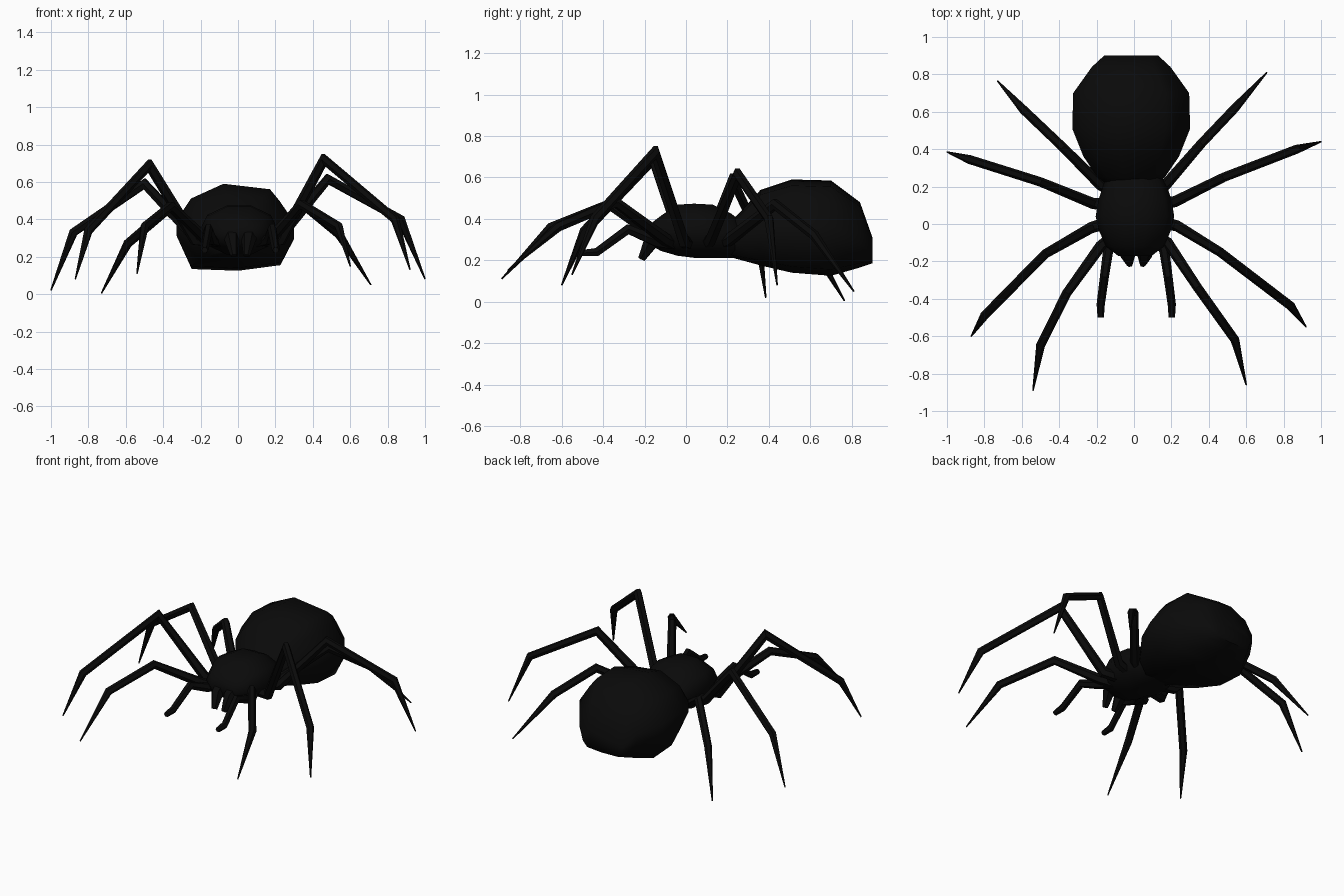
import bpy, bmesh, math
from mathutils import Vector

if "Cube" in bpy.data.objects:
    bpy.data.objects.remove(bpy.data.objects["Cube"])

black = bpy.data.materials.new("matte black")
black.diffuse_color = (0.003, 0.003, 0.003, 1)
black.use_nodes = True
black.node_tree.nodes["Principled BSDF"].inputs["Base Color"].default_value = black.diffuse_color


def skin_rings(name, rings, angle):
    """Bridge a list of equal-length point rings and cap both ends."""
    bm = bmesh.new()
    loops = [[bm.verts.new(p) for p in ring] for ring in rings]
    n = len(loops[0])
    for a, b in zip(loops, loops[1:]):
        for i in range(n):
            j = (i + 1) % n
            bm.faces.new((a[i], a[j], b[j], b[i]))
    bm.faces.new(loops[0])
    bm.faces.new(loops[-1])
    bmesh.ops.recalc_face_normals(bm, faces=bm.faces)
    mesh = bpy.data.meshes.new(name)
    bm.to_mesh(mesh)
    bm.free()
    mesh.materials.append(black)
    obj = bpy.data.objects.new(name, mesh)
    bpy.context.collection.objects.link(obj)
    bpy.ops.object.select_all(action='DESELECT')
    obj.select_set(True)
    bpy.context.view_layer.objects.active = obj
    bpy.ops.object.shade_smooth_by_angle(angle=math.radians(angle))
    return obj


def tube(name, points, radii, sides=6):
    """Tapered limb through the points, mitred at every joint."""
    pts = [Vector(p) for p in points]
    rings = []
    for i, p in enumerate(pts):
        d_in = (p - pts[max(i - 1, 0)]).normalized()
        d_out = (pts[min(i + 1, len(pts) - 1)] - p).normalized()
        t = (d_in + d_out).normalized()
        # the limb bends in a vertical plane, so its side axis is level
        side = t.cross(Vector((0, 0, 1))).normalized()
        up = side.cross(t)
        stretch = 1 / max((d_in if i else d_out).dot(t), 0.6)
        rings.append([p + radii[i] * (math.cos(a) * side + math.sin(a) * up * stretch)
                      for a in (math.tau * k / sides for k in range(sides))])
    return skin_rings(name, rings, 40)


def body(name, section, stations, cx):
    """Stations are (y, half width, bottom, top) for a unit cross-section."""
    rings = [[(cx + u * w, y, (lo + hi) / 2 + v * (hi - lo) / 2) for u, v in section]
             for y, w, lo, hi in stations]
    return skin_rings(name, rings, 60)


# Abdomen: slightly lopsided faceted bulb
abdomen_section = [(-.2, 1), (.59, .87), (.75, .6), (1, .09), (1, -.3), (.78, -.87),
                   (.05, -1), (-.75, -.96), (-1, -.22), (-1, .13), (-.75, .65)]
body("abdomen", abdomen_section,
     [(.20, .11, .22, .38), (.25, .18, .205, .42), (.36, .255, .175, .54),
      (.51, .315, .14, .59), (.70, .31, .125, .585), (.84, .21, .165, .48),
      (.90, .145, .185, .31)], -.015)

# Head and thorax
thorax_section = [(math.cos(math.tau * k / 10), math.sin(math.tau * k / 10)) for k in range(10)]
body("thorax", thorax_section,
     [(-.17, .09, .27, .38), (-.12, .155, .24, .42), (-.04, .19, .215, .475),
      (.04, .21, .205, .48), (.13, .195, .205, .475), (.22, .165, .205, .43),
      (.30, .11, .22, .36)], .005)

# Walking legs: root, hip, knee, ankle, tip
legs = {
    "left_leg_1": [(-.10, -.06, .28), (-.18, -.12, .30), (-.36, -.37, .47), (-.50, -.65, .36), (-.54, -.89, .11)],
    "right_leg_1": [(.10, -.06, .28), (.18, -.10, .30), (.34, -.34, .48), (.54, -.62, .36), (.60, -.86, .15)],
    "left_leg_2": [(-.10, .02, .28), (-.23, -.02, .29), (-.475, -.16, .69), (-.80, -.49, .34), (-.87, -.60, .08)],
    "right_leg_2": [(.10, .02, .28), (.23, -.01, .29), (.46, -.15, .72), (.84, -.44, .40), (.92, -.55, .13)],
    "left_leg_3": [(-.10, .10, .28), (-.22, .11, .29), (-.50, .225, .59), (-.88, .345, .33), (-1.0, .385, .02)],
    "right_leg_3": [(.10, .10, .28), (.22, .12, .30), (.48, .25, .615), (.87, .40, .40), (1.0, .44, .08)],
    "left_leg_4": [(-.09, .16, .28), (-.18, .21, .29), (-.38, .41, .45), (-.59, .61, .27), (-.73, .765, .005)],
    "right_leg_4": [(.09, .16, .28), (.17, .21, .30), (.36, .43, .47), (.54, .62, .32), (.71, .81, .05)],
}
for name, path in legs.items():
    tube(name, path, (.034, .03, .025, .024, .004))

# Feelers and fangs, one of each per side
for side, s in (("left", -1), ("right", 1)):
    o = .012
    tube(side + "_feeler",
         [(o + s * .10, -.06, .28), (o + s * .15, -.14, .29), (o + s * .17, -.28, .35),
          (o + s * .19, -.43, .24), (o + s * .19, -.50, .235)],
         (.03, .028, .024, .022, .017))
    tube(side + "_fang",
         [(o + s * .05, -.10, .33), (o + s * .045, -.17, .29), (o + s * .035, -.215, .205)],
         (.045, .04, .018))
